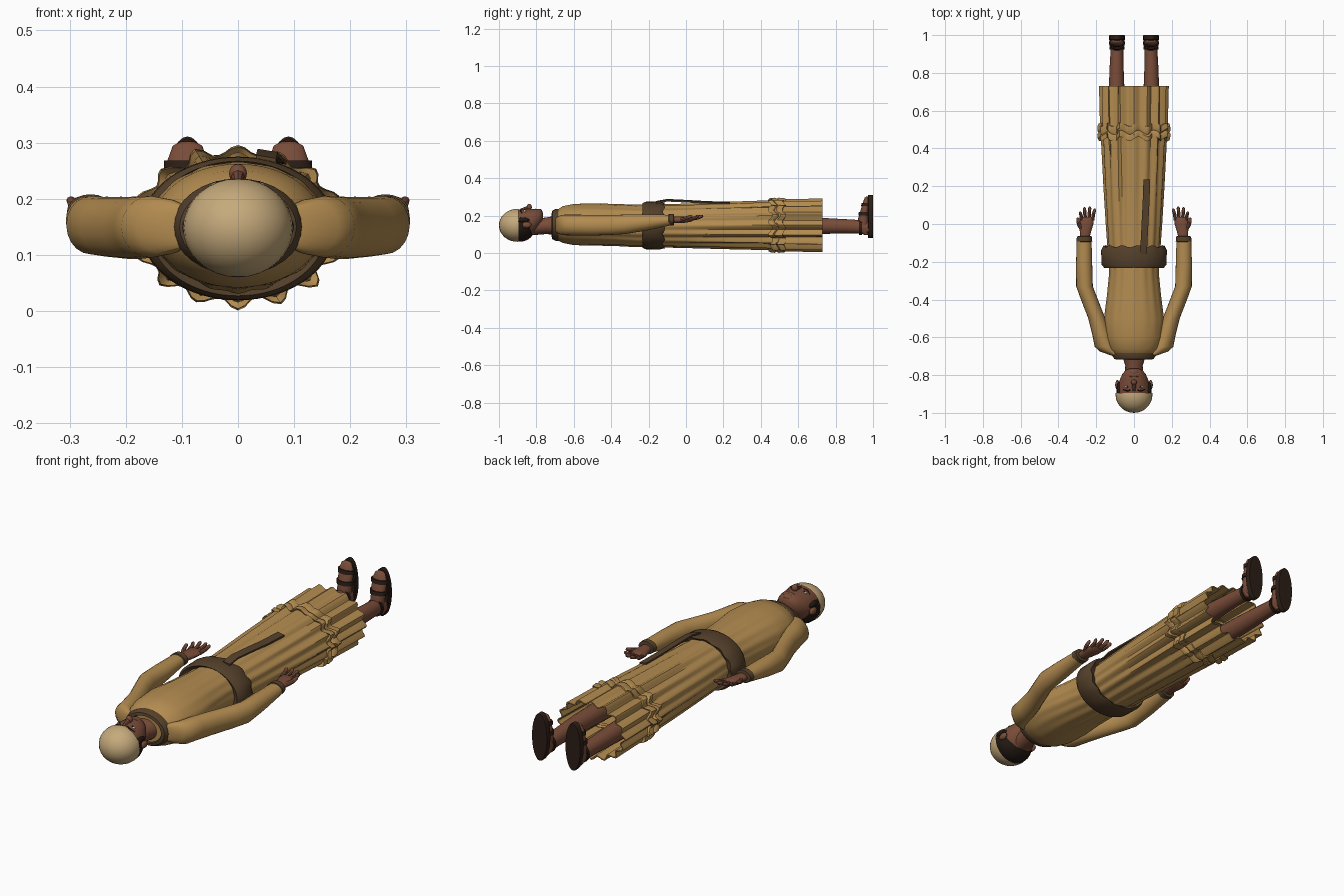
import bpy, bmesh, math, random
from math import sin, cos, pi
from mathutils import Vector

random.seed(4)

def mat(name, rgb):
    m = bpy.data.materials.new(name)
    m.diffuse_color = (*rgb, 1)
    return m

CLOTH = mat("cloth", (0.45, 0.26, 0.08))
BROWN = mat("brown", (0.09, 0.052, 0.024))
SKIN = mat("skin", (0.19, 0.072, 0.04))
HAIR = mat("hair", (0.015, 0.009, 0.006))
CAP = mat("cap", (0.56, 0.40, 0.2))
SOLE = mat("sole", (0.025, 0.013, 0.008))
WHITE = mat("white", (0.5, 0.45, 0.38))

def finish(name, bm, m, angle=40):
    bmesh.ops.recalc_face_normals(bm, faces=bm.faces)
    me = bpy.data.meshes.new(name)
    bm.to_mesh(me)
    bm.free()
    me.materials.append(m)
    me.shade_smooth()
    me.set_sharp_from_angle(angle=math.radians(angle))
    ob = bpy.data.objects.new(name, me)
    bpy.context.collection.objects.link(ob)
    return ob

PLEATS = 16
depth = [random.uniform(0.55, 1.15) for _ in range(PLEATS + 1)]

def loft(name, rings, m, n=24, axis="y", caps=(True, True), angle=40):
    """Rings are (position, centre a, centre b, radius a, radius b, pleat depth, edge wave)."""
    bm = bmesh.new()
    loops = []
    for r in rings:
        t, ca, cb, ra, rb, amp, wave = (tuple(r) + (0, 0))[:7]
        loop = []
        for i in range(n):
            a = 2 * pi * i / n
            u = i / n * PLEATS
            w = cos(2 * pi * u)
            k = 1 + amp * w * depth[int(u + 0.5) % PLEATS]
            p, q = ca + ra * k * sin(a), cb + rb * k * cos(a)
            tt = t + wave * sin(2 * pi * u * 0.75)
            loop.append(bm.verts.new((p, tt, q) if axis == "y" else (p, q, tt)))
        loops.append(loop)
    for l0, l1 in zip(loops, loops[1:]):
        for i in range(n):
            j = (i + 1) % n
            bm.faces.new((l0[i], l0[j], l1[j], l1[i]))
    if caps[0]:
        bm.faces.new(loops[0])
    if caps[1]:
        bm.faces.new(loops[-1])
    return finish(name, bm, m, angle)

def ball(name, c, r, m, seg=20, keep=None):
    bm = bmesh.new()
    bmesh.ops.create_uvsphere(bm, u_segments=seg, v_segments=seg // 2 + 2, radius=1)
    for v in bm.verts:
        v.co = Vector([c[i] + v.co[i] * r[i] for i in range(3)])
    if keep:
        co, no = keep
        bmesh.ops.bisect_plane(bm, geom=bm.verts[:] + bm.edges[:] + bm.faces[:],
                               plane_co=co, plane_no=no, clear_outer=True)
    return finish(name, bm, m)

def tube(name, pts, m, n=8):
    """Round tube through (x, y, z, radius) points."""
    bm = bmesh.new()
    loops = []
    P = [Vector(p[:3]) for p in pts]
    for i, p in enumerate(pts):
        d = (P[min(i + 1, len(P) - 1)] - P[max(i - 1, 0)]).normalized()
        s = d.cross(Vector((0, 0, 1))).normalized()
        u = s.cross(d)
        loops.append([bm.verts.new(P[i] + p[3] * (cos(2 * pi * k / n) * s + sin(2 * pi * k / n) * u))
                      for k in range(n)])
    for a, b in zip(loops, loops[1:]):
        for k in range(n):
            bm.faces.new((a[k], a[(k + 1) % n], b[(k + 1) % n], b[k]))
    bm.faces.new(loops[0])
    bm.faces.new(loops[-1])
    return finish(name, bm, m)

# Robe: torso, pleated skirt, ruffle band, open hem
loft("robe_torso", [
    (-0.71, 0, 0.15, 0.085, 0.06), (-0.69, 0, 0.15, 0.11, 0.08),
    (-0.66, 0, 0.152, 0.135, 0.098), (-0.6, 0, 0.152, 0.152, 0.11),
    (-0.5, 0, 0.153, 0.158, 0.112, 0.01), (-0.38, 0, 0.15, 0.142, 0.111, 0.015),
    (-0.26, 0, 0.145, 0.13, 0.112, 0.02), (-0.15, 0, 0.145, 0.132, 0.112, 0.02)], CLOTH, 96)
loft("robe_skirt", [
    (-0.18, 0, 0.145, 0.135, 0.112, 0.02), (0, 0, 0.146, 0.146, 0.115, 0.04),
    (0.2, 0, 0.148, 0.156, 0.12, 0.06), (0.47, 0, 0.15, 0.168, 0.126, 0.075)],
    CLOTH, 96, caps=(True, False))
loft("skirt_ruffle", [
    (0.46, 0, 0.15, 0.165, 0.125, 0.08, 0.006), (0.45, 0, 0.15, 0.182, 0.135, 0.08, 0.012),
    (0.475, 0, 0.15, 0.185, 0.138, 0.08, 0.012), (0.485, 0, 0.15, 0.176, 0.132, 0.08, 0.012),
    (0.495, 0, 0.15, 0.185, 0.138, 0.08, 0.012), (0.525, 0, 0.15, 0.182, 0.136, 0.08, 0.01),
    (0.525, 0, 0.15, 0.168, 0.128, 0.08, 0.008)], CLOTH, 96, caps=(False, False))
loft("skirt_hem", [
    (0.5, 0, 0.15, 0.17, 0.13, 0.085), (0.73, 0, 0.15, 0.174, 0.132, 0.1),
    (0.73, 0, 0.15, 0.168, 0.126, 0.1), (0.52, 0, 0.15, 0.162, 0.12, 0.08)],
    CLOTH, 96, caps=(False, False))

# Belt with hanging end, and collar
loft("belt", [
    (-0.215, 0, 0.147, 0.13, 0.108), (-0.232, 0, 0.147, 0.158, 0.12),
    (-0.215, 0, 0.147, 0.172, 0.127), (-0.14, 0, 0.147, 0.174, 0.128, 0, 0.003),
    (-0.118, 0, 0.147, 0.162, 0.122, 0, 0.006), (-0.13, 0, 0.147, 0.13, 0.108)], BROWN, 64)
bm = bmesh.new()
path = [(0.05, -0.16, 0.278), (0.053, -0.1, 0.289), (0.058, 0.0, 0.284),
        (0.064, 0.12, 0.277), (0.068, 0.235, 0.275)]
rows = [[bm.verts.new((x + sx * 0.018, y, z + dz - 0.006 * (sx > 0)))
         for sx, dz in ((-1, 0), (1, 0), (1, -0.008), (-1, -0.008))] for x, y, z in path]
for a, b in zip(rows, rows[1:]):
    for k in range(4):
        bm.faces.new((a[k], a[(k + 1) % 4], b[(k + 1) % 4], b[k]))
bm.faces.new(rows[0])
bm.faces.new(rows[-1])
finish("belt_end", bm, BROWN, 30)
loft("collar", [
    (-0.695, 0, 0.15, 0.075, 0.055), (-0.718, 0, 0.15, 0.088, 0.064),
    (-0.715, 0, 0.15, 0.104, 0.076), (-0.695, 0, 0.15, 0.116, 0.086),
    (-0.675, 0, 0.15, 0.115, 0.085)], BROWN, 32)

# Neck and head
loft("neck", [(-0.82, 0, 0.14, 0.05, 0.045), (-0.75, 0, 0.145, 0.046, 0.044),
              (-0.69, 0, 0.15, 0.065, 0.052)], SKIN, 20)
loft("face", [
    (-0.93, 0, 0.15, 0.082, 0.078), (-0.89, 0, 0.153, 0.085, 0.08),
    (-0.85, 0, 0.158, 0.083, 0.077), (-0.82, 0, 0.166, 0.074, 0.07),
    (-0.795, 0, 0.178, 0.062, 0.058), (-0.775, 0, 0.188, 0.046, 0.042),
    (-0.765, 0, 0.19, 0.022, 0.024)], SKIN, 28, angle=60)
ball("cap", (0, -0.902, 0.148), (0.098, 0.098, 0.088), CAP, 28, ((0, -0.895, 0), (0, 1, 0)))
ball("hair", (0, -0.885, 0.143), (0.094, 0.08, 0.082), HAIR, 28, ((0, 0, 0.165), (0, 0, 1)))
ball("nose_tip", (0, -0.838, 0.245), (0.016, 0.014, 0.017), SKIN, 12)
tube("nose_bridge", [(0, -0.885, 0.228, 0.008), (0, -0.86, 0.236, 0.01), (0, -0.838, 0.242, 0.013)], SKIN)
ball("mouth", (0, -0.806, 0.231), (0.024, 0.006, 0.006), BROWN, 12)
ball("chin", (0, -0.785, 0.222), (0.026, 0.017, 0.014), SKIN, 12)

for side, s in (("left", 1), ("right", -1)):
    # Face details
    ball(side + "_eye", (s * 0.036, -0.862, 0.222), (0.013, 0.007, 0.008), WHITE, 12)
    ball(side + "_pupil", (s * 0.036, -0.862, 0.228), (0.005, 0.005, 0.004), HAIR, 8)
    tube(side + "_brow", [(s * 0.016, -0.878, 0.23, 0.004), (s * 0.036, -0.884, 0.224, 0.005),
                          (s * 0.056, -0.876, 0.212, 0.003)], HAIR, 6)
    ball(side + "_ear", (s * 0.088, -0.852, 0.15), (0.012, 0.026, 0.017), SKIN, 12)
    ball(side + "_sideburn", (s * 0.08, -0.872, 0.176), (0.012, 0.036, 0.014), HAIR, 12)

    # Sleeve and cuff
    loft(side + "_sleeve", [
        (-0.70, s * 0.09, 0.15, 0.02, 0.035), (-0.675, s * 0.13, 0.15, 0.05, 0.05),
        (-0.65, s * 0.155, 0.15, 0.053, 0.055), (-0.58, s * 0.172, 0.149, 0.05, 0.056),
        (-0.5, s * 0.197, 0.148, 0.045, 0.055), (-0.4, s * 0.236, 0.15, 0.045, 0.053),
        (-0.33, s * 0.262, 0.153, 0.044, 0.052), (-0.22, s * 0.264, 0.162, 0.043, 0.044),
        (-0.08, s * 0.264, 0.176, 0.039, 0.028)], CLOTH, 20)
    loft(side + "_cuff", [
        (-0.095, s * 0.263, 0.177, 0.036, 0.026), (-0.092, s * 0.263, 0.177, 0.042, 0.031),
        (-0.066, s * 0.262, 0.178, 0.04, 0.03), (-0.064, s * 0.262, 0.178, 0.03, 0.02)], BROWN, 20)

    # Hand: palm, four fingers, thumb
    loft(side + "_palm", [
        (-0.08, s * 0.261, 0.177, 0.024, 0.017), (-0.04, s * 0.257, 0.177, 0.03, 0.018),
        (0.0, s * 0.252, 0.178, 0.037, 0.016), (0.03, s * 0.248, 0.181, 0.036, 0.013),
        (0.038, s * 0.247, 0.182, 0.028, 0.008)], SKIN, 16)
    for k, (x0, x1, y1) in enumerate([(0.277, 0.285, 0.066), (0.258, 0.262, 0.088),
                                      (0.238, 0.234, 0.092), (0.22, 0.208, 0.08)]):
        tube(f"{side}_finger_{k + 1}", [
            (s * x0, 0.02, 0.181, 0.0095), (s * (x0 + x1) / 2, (y1 + 0.03) / 2, 0.187, 0.009),
            (s * x1, y1 - 0.006, 0.197, 0.008), (s * x1, y1, 0.199, 0.004)], SKIN)
    tube(side + "_thumb", [(s * 0.275, -0.03, 0.177, 0.012), (s * 0.293, 0.0, 0.186, 0.01),
                           (s * 0.298, 0.028, 0.197, 0.008), (s * 0.298, 0.034, 0.199, 0.004)], SKIN)

    # Leg, foot and sandal
    loft(side + "_leg", [
        (0.42, s * 0.09, 0.145, 0.05, 0.05), (0.7, s * 0.092, 0.145, 0.042, 0.044),
        (0.85, s * 0.092, 0.143, 0.036, 0.038), (0.93, s * 0.09, 0.14, 0.033, 0.036),
        (0.976, s * 0.09, 0.135, 0.034, 0.04)], SKIN, 20)
    loft(side + "_foot", [
        (0.097, s * 0.09, 0.965, 0.02, 0.014), (0.115, s * 0.09, 0.955, 0.032, 0.025),
        (0.17, s * 0.09, 0.948, 0.033, 0.032), (0.22, s * 0.09, 0.955, 0.036, 0.024),
        (0.265, s * 0.09, 0.962, 0.037, 0.018), (0.295, s * 0.09, 0.967, 0.026, 0.012),
        (0.302, s * 0.09, 0.969, 0.012, 0.006)], SKIN, 20, axis="z")
    loft(side + "_sole", [
        (0.972, s * 0.09, 0.195, 0.038, 0.112), (0.976, s * 0.09, 0.195, 0.042, 0.116),
        (0.996, s * 0.09, 0.195, 0.042, 0.116), (1.0, s * 0.09, 0.195, 0.04, 0.114)], SOLE, 32)
    for k, (z, y, ry) in enumerate([(0.2, 0.955, 0.034), (0.25, 0.962, 0.026)]):
        loft(f"{side}_strap_{k + 1}", [
            (z, s * 0.09, y, 0.035, ry - 0.005), (z, s * 0.09, y, 0.042, ry),
            (z + 0.018, s * 0.09, y, 0.042, ry - 0.003),
            (z + 0.018, s * 0.09, y, 0.035, ry - 0.008)], SOLE, 20, axis="z")
    loft(side + "_ankle_strap", [
        (0.925, s * 0.09, 0.14, 0.033, 0.036), (0.925, s * 0.09, 0.14, 0.039, 0.043),
        (0.94, s * 0.09, 0.14, 0.039, 0.043), (0.94, s * 0.09, 0.14, 0.033, 0.036)], SOLE, 20)
